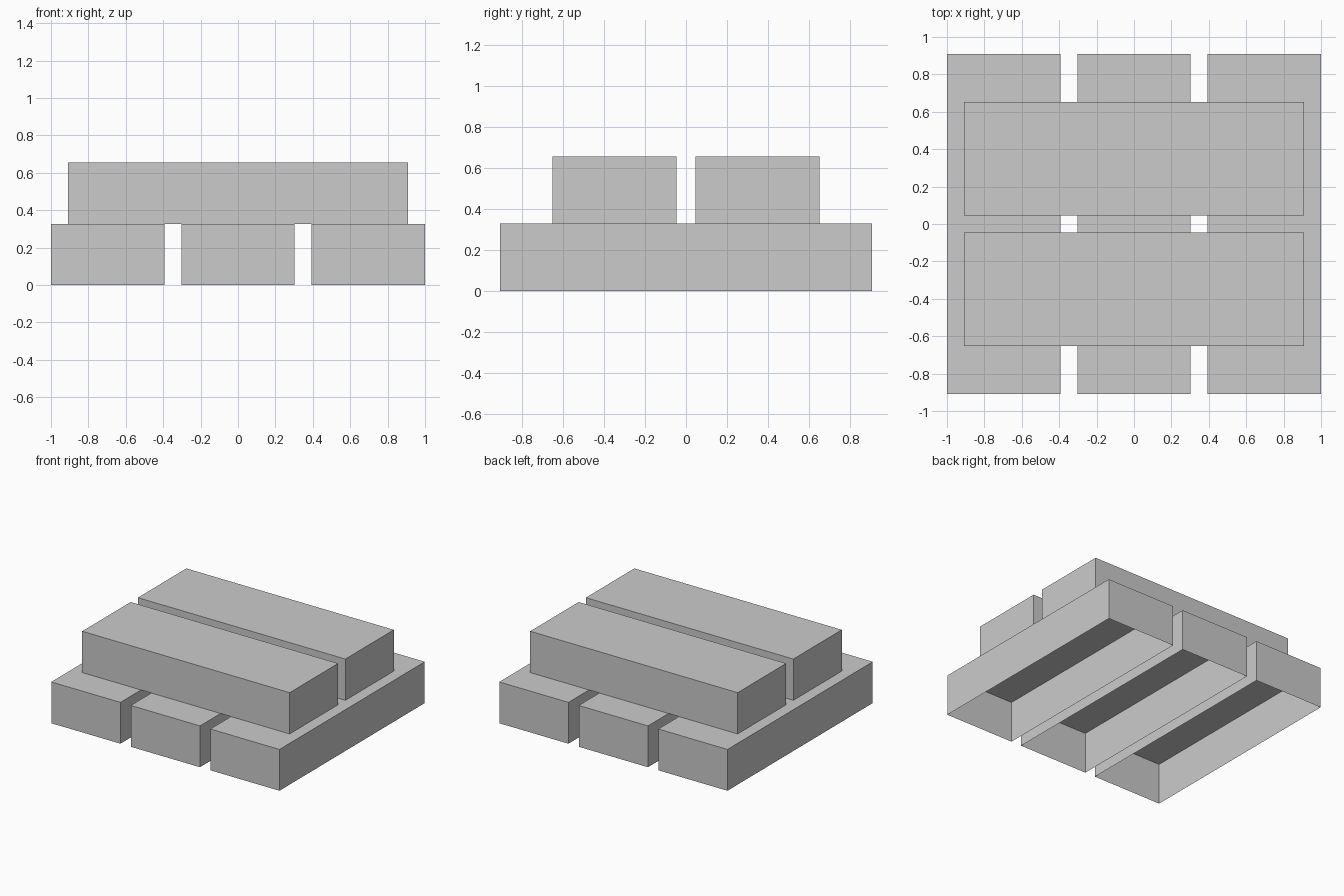
import bpy
import bmesh
import math
from mathutils import Matrix

if "Cube" in bpy.data.objects:
    bpy.data.objects.remove(bpy.data.objects["Cube"])

UNIT = 1 / 11
LENGTH, WIDTH, HEIGHT = 20 * UNIT, 20 / 3 * UNIT, 3.6 * UNIT
PITCH = WIDTH + UNIT          # plank width plus the gap

grey = bpy.data.materials.new("light_grey")
grey.diffuse_color = (0.6, 0.6, 0.6, 1)
grey.use_nodes = True
grey.node_tree.nodes["Principled BSDF"].inputs["Base Color"].default_value = grey.diffuse_color

# Shared plank: a thin-walled box running along x, open underneath
mesh = bpy.data.meshes.new("plank")
bm = bmesh.new()
bmesh.ops.create_cube(
    bm, size=1,
    matrix=Matrix.Translation((0, 0, HEIGHT / 2)) @ Matrix.Diagonal((LENGTH, WIDTH, HEIGHT, 1)))
bm.normal_update()
bmesh.ops.delete(bm, geom=[f for f in bm.faces if f.normal.z < -0.5], context='FACES_ONLY')
bm.to_mesh(mesh)
bm.free()
mesh.materials.append(grey)


def add_plank(name, location, turn=0):
    plank = bpy.data.objects.new(name, mesh)
    plank.location = location
    plank.rotation_euler.z = turn
    bpy.context.collection.objects.link(plank)


# Bottom layer: three planks running front to back
for i, side in enumerate(("left", "middle", "right")):
    add_plank(f"lower_plank_{side}", ((i - 1) * PITCH, 0, 0), math.pi / 2)

# Top layer: two planks running left to right
for side, s in (("front", -1), ("back", 1)):
    add_plank(f"upper_plank_{side}", (0, s * PITCH / 2, HEIGHT))
